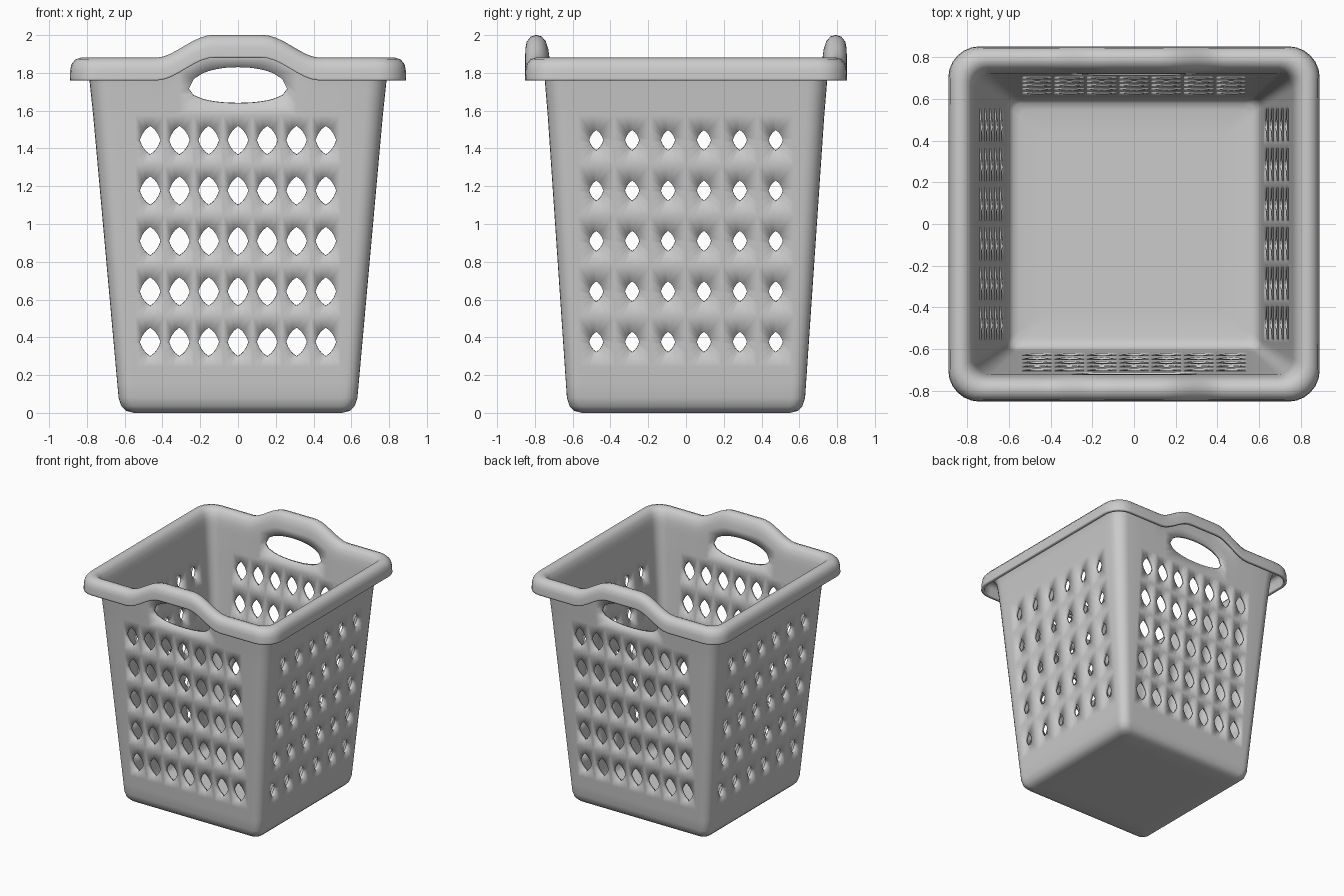
import bpy, bmesh, math
from mathutils import Vector

cube = bpy.data.objects.get("Cube")
if cube:
    bpy.data.objects.remove(cube)

WALL = 0.025                 # plastic thickness
SUB = 4                      # grid squares per hole cell
ROWS, ROW_H, Z0 = 5, 0.267, 0.2415
Z1 = Z0 + ROWS * ROW_H       # top of the pierced zone
RIM_Z = 1.76
# (number of hole columns, cell width, hole half width, hole half height)
WIDE, NARROW = (7, 0.155, 0.055, 0.076), (6, 0.19, 0.038, 0.054)


def half_x(z):
    return 0.625 + 0.09 * min(z, RIM_Z)


def half_y(z):
    return 0.625 + 0.068 * min(z, RIM_Z)


def lift(x, z):
    """Raised grip in the middle of the front and back rim."""
    s = min(1, max(0, (0.43 - abs(x)) / 0.3))
    w = min(1, max(0, (z - Z1) / (RIM_Z - Z1)))
    return 0.12 * s * s * (3 - 2 * s) * w


def turn(x, y, side):
    for _ in range(side):
        x, y = -y, x
    return x, y


def ring(bm, off, z):
    """One rounded rectangle of vertices, and the start index of each side."""
    verts, starts = [], []
    r = max(0.02, 0.065 + 0.02 * z + 0.3 * off)
    for side in range(4):
        along, dist = half_x(z) + off, half_y(z) + off
        cells, width = WIDE[:2]
        if side % 2:
            along, dist = dist, along
            cells, width = NARROW[:2]
        n = cells * SUB
        end = cells * width / 2
        scale = min(1, (along - r - 0.01) / end)
        starts.append(len(verts))
        for i in range(n + 1):
            t = (2 * i / n - 1) * end * scale
            up = 0 if side % 2 else lift(t, z)
            verts.append(bm.verts.new((*turn(t, -dist, side), z + up)))
        for k in range(7):
            a = math.radians(15 * k - 90)
            p = turn(along - r + r * math.cos(a), -dist + r + r * math.sin(a), side)
            verts.append(bm.verts.new((*p, z)))
    return verts, starts


# Profile from the floor, up the wall and over the rolled rim: (offset, height)
profile = [(-0.2, 0), (-0.075, 0), (-0.035, 0.01), (-0.011, 0.035), (0, 0.08), (0, 0.16)]
first = len(profile)
profile += [(0, Z0 + ROW_H * j / SUB) for j in range(ROWS * SUB + 1)]
grip_row = len(profile) - 1
profile += [(0.003 * j / 4, Z1 + (RIM_Z - Z1) * j / 4) for j in range(1, 5)]
profile += [(0.009, 1.80), (0.020, 1.835), (0.034, 1.851), (0.048, 1.855),
            (0.063, 1.85), (0.075, 1.835), (0.08, 1.81), (0.082, 1.77), (0.082, RIM_Z)]

bm = bmesh.new()
built = [ring(bm, o, z) for o, z in profile]
grid = [b[0] for b in built]
starts = built[0][1]
count = len(grid[0])
faces = {}
for j in range(len(grid) - 1):
    for i in range(count):
        k = (i + 1) % count
        faces[j, i] = bm.faces.new((grid[j][i], grid[j][k], grid[j + 1][k], grid[j + 1][i]))
bm.faces.new(list(reversed(grid[0])))


def pierce(side, i0, i1, j0, j1, centre, wide, high, low, power):
    """Replace a block of grid faces with a band around a curved opening."""
    for j in range(j0, j1):
        for i in range(i0, i1):
            bm.faces.remove(faces.pop((j, i)))
    loop = [(i, j0) for i in range(i0, i1)] + [(i1, j) for j in range(j0, j1)]
    loop += [(i, j1) for i in range(i1, i0, -1)] + [(i0, j) for j in range(j1, j0, -1)]
    inner = []
    for i, j in loop:
        s = 2 * (i - i0) / (i1 - i0) - 1
        t = 2 * (j - j0) / (j1 - j0) - 1
        m = (abs(s) ** power + abs(t) ** power) ** (1 / power)
        z = centre[1] + t / m * (high if t > 0 else low)
        dist = half_x(z) if side % 2 else half_y(z)
        inner.append(bm.verts.new((*turn(centre[0] + s / m * wide, -dist, side), z)))
    for a in range(len(loop)):
        b = (a + 1) % len(loop)
        (ia, ja), (ib, jb) = loop[a], loop[b]
        bm.faces.new((grid[ja][ia], grid[jb][ib], inner[b], inner[a]))


# Diamond holes on every wall, and the hand opening at front and back
for side in range(4):
    cells, width, wide, high = NARROW if side % 2 else WIDE
    for c in range(cells):
        for row in range(ROWS):
            i0, j0 = starts[side] + c * SUB, first + row * SUB
            mid = ((c - (cells - 1) / 2) * width, Z0 + (row + 0.5) * ROW_H)
            pierce(side, i0, i0 + SUB, j0, j0 + SUB, mid, wide, high, high, 1.35)
    if side % 2 == 0:
        m = starts[side] + cells * SUB // 2
        pierce(side, m - 8, m + 8, grip_row, grip_row + 4, (0, 1.715), 0.26, 0.115, 0.075, 2.1)

loose = [v for v in bm.verts if not v.link_faces]
bmesh.ops.delete(bm, geom=loose, context="VERTS")
for f in bm.faces:
    f.smooth = True

mesh = bpy.data.meshes.new("basket")
bm.to_mesh(mesh)
bm.free()
basket = bpy.data.objects.new("basket", mesh)
bpy.context.collection.objects.link(basket)

# Plastic thickness, growing inward from the outer skin
shell = basket.modifiers.new("thickness", "SOLIDIFY")
shell.thickness = WALL
shell.offset = -1
shell.use_even_offset = True

grey = bpy.data.materials.new("light grey plastic")
grey.use_nodes = True
colour = (0.6, 0.6, 0.6, 1)
grey.diffuse_color = colour
grey.node_tree.nodes["Principled BSDF"].inputs["Base Color"].default_value = colour
mesh.materials.append(grey)
